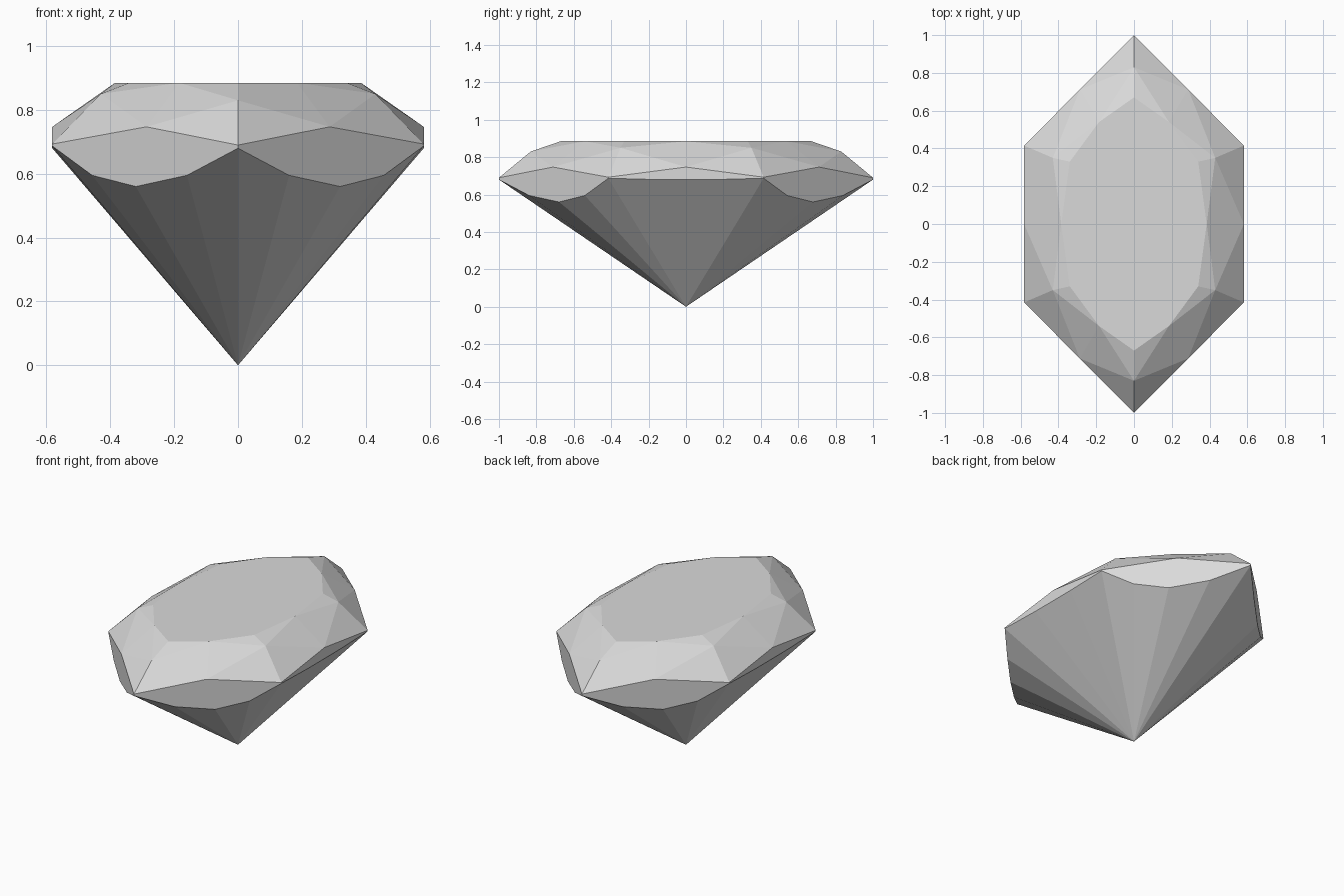
import bpy
import bmesh
from mathutils import Vector

cube = bpy.data.objects.get("Cube")
if cube:
    bpy.data.objects.remove(cube, do_unlink=True)

# One pale grey for the whole stone
grey = bpy.data.materials.new("pale_grey")
grey.use_nodes = True
colour = (0.7, 0.7, 0.7, 1)
grey.diffuse_color = colour
grey.node_tree.nodes["Principled BSDF"].inputs["Base Color"].default_value = colour

CORE = Vector((0, 0, 0.5))
HALF_WIDTH = 0.582
TOP = 0.885


def wall(x, z):
    """Point on the slanted girdle wall of the front left quarter."""
    return (x, -1 + x * 1.005, z)


def add_part(name, facets):
    """Build one quarter from facets and mirror it to the whole stone."""
    bm = bmesh.new()
    for facet in facets:
        face = bm.faces.new([bm.verts.new(p) for p in facet])
        face.normal_update()
        if face.normal.dot(face.calc_center_median() - CORE) < 0:
            face.normal_flip()
    bmesh.ops.remove_doubles(bm, verts=bm.verts, dist=0.0005)
    mesh = bpy.data.meshes.new(name)
    bm.to_mesh(mesh)
    bm.free()
    mesh.materials.append(grey)
    obj = bpy.data.objects.new(name, mesh)
    bpy.context.collection.objects.link(obj)
    mirror = obj.modifiers.new("quarters", "MIRROR")
    mirror.use_axis = (True, True, False)
    mirror.use_clip = True


# Key points of one quarter
tip = wall(0, 0.69)
corner = wall(HALF_WIDTH, 0.693)
peak = wall(0.287, 0.747)
side_peak = (HALF_WIDTH, 0, 0.747)
mid_tip = (0, -0.83, 0.83)
mid_corner = (0.43, -0.35, 0.85)
table = [(0, -0.67, TOP), (0.185, -0.54, TOP), (0.34, -0.33, TOP), (0.385, 0, TOP)]
scallop = [wall(0, 0.68), wall(0.16, 0.595), wall(0.32, 0.56),
           wall(0.457, 0.595), wall(HALF_WIDTH, 0.687)]
side_rim = [scallop[-1], (HALF_WIDTH, -0.15, 0.68), (HALF_WIDTH, 0, 0.68)]

# Flat table on top
add_part("table", [[(0, 0, TOP)] + table])

# Crown facets: girdle triangles, kites and star triangles
add_part("crown", [
    [tip, peak, mid_tip],
    [peak, corner, mid_corner],
    [corner, side_peak, mid_corner],
    [peak, mid_corner, table[1]],
    [peak, table[1], mid_tip],
    [side_peak, table[3], mid_corner],
    [mid_tip, table[1], table[0]],
    [mid_corner, table[2], table[1]],
    [mid_corner, table[3], table[2]],
])

# Upright girdle walls with a scalloped lower edge
add_part("girdle", [
    [tip] + scallop + [corner, peak],
    [corner] + side_rim + [side_peak],
])

# Pavilion facets meeting at the bottom point
rim = scallop + side_rim[1:]
add_part("pavilion", [[(0, 0, 0), a, b] for a, b in zip(rim, rim[1:])])
